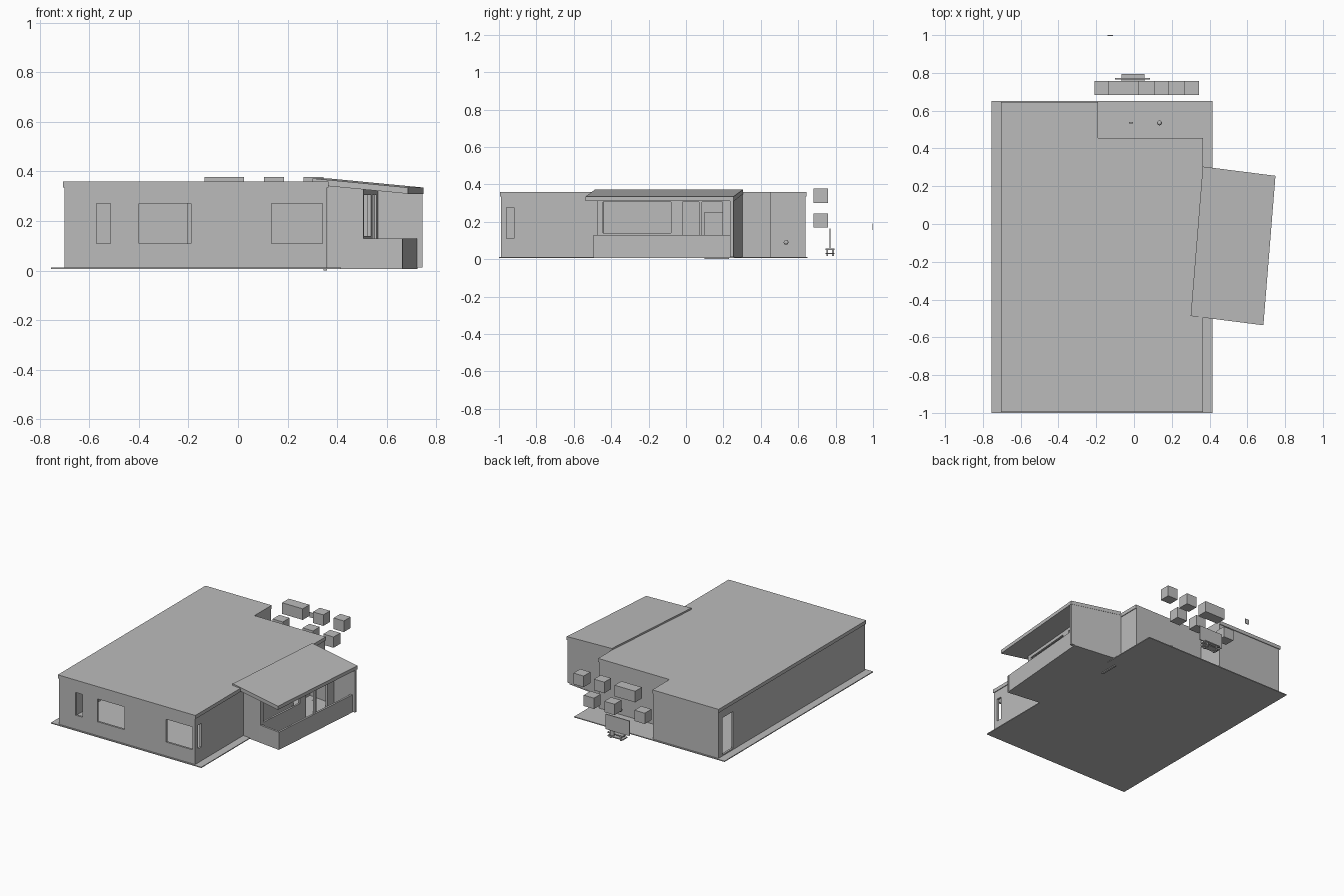
import bpy, bmesh
from mathutils import Vector

cube = bpy.data.objects.get("Cube")
if cube:
    bpy.data.objects.remove(cube, do_unlink=True)

grey = bpy.data.materials.new("plain_grey")
grey.use_nodes = True
COLOUR = (0.5, 0.5, 0.5, 1)
grey.diffuse_color = COLOUR
grey.node_tree.nodes["Principled BSDF"].inputs["Base Color"].default_value = COLOUR

FLOOR, EAVES, ROOF = 0.012, 0.335, 0.36


def finish(name, bm):
    """Turn a bmesh into a grey object."""
    bmesh.ops.recalc_face_normals(bm, faces=bm.faces)
    mesh = bpy.data.meshes.new(name)
    bm.to_mesh(mesh)
    bm.free()
    mesh.materials.append(grey)
    obj = bpy.data.objects.new(name, mesh)
    bpy.context.collection.objects.link(obj)
    return obj


def prism(name, outline, low, high):
    """Upright prism; low and high are a height or one height per corner."""
    n = len(outline)
    low = low if isinstance(low, list) else [low] * n
    high = high if isinstance(high, list) else [high] * n
    bm = bmesh.new()
    bottom = [bm.verts.new((p[0], p[1], z)) for p, z in zip(outline, low)]
    top = [bm.verts.new((p[0], p[1], z)) for p, z in zip(outline, high)]
    bm.faces.new(bottom[::-1])
    bm.faces.new(top)
    for i in range(n):
        j = (i + 1) % n
        bm.faces.new((bottom[i], bottom[j], top[j], top[i]))
    return finish(name, bm)


def box(name, x0, x1, y0, y1, z0, z1):
    return prism(name, [(x0, y0), (x1, y0), (x1, y1), (x0, y1)], z0, z1)


def wall(name, start, end, top, openings=(), thickness=0.014, end_top=None):
    """Wall with its outer face on the line; openings are (from, to, sill, head)."""
    start, end = Vector(start), Vector(end)
    length = (end - start).length
    end_top = top if end_top is None else end_top
    along = sorted({0, length, *(v for o in openings for v in o[:2])})
    levels = sorted({FLOOR, top, *(v for o in openings for v in o[2:])})
    direction = (end - start) / length
    inward = Vector((-direction.y, direction.x)) * thickness
    bm = bmesh.new()

    def vert(d, z):
        if z == top:
            z += (end_top - top) * d / length
        p = start + direction * d
        return bm.verts.new((p.x, p.y, z))

    grid = [[vert(d, z) for z in levels] for d in along]
    for i in range(len(along) - 1):
        for j in range(len(levels) - 1):
            d, z = (along[i] + along[i + 1]) / 2, (levels[j] + levels[j + 1]) / 2
            if not any(o[0] < d < o[1] and o[2] < z < o[3] for o in openings):
                bm.faces.new((grid[i][j], grid[i + 1][j], grid[i + 1][j + 1], grid[i][j + 1]))
    loose = [v for v in bm.verts if not v.link_faces]
    bmesh.ops.delete(bm, geom=loose, context="VERTS")
    # Thicken the sheet inwards
    grown = bmesh.ops.extrude_face_region(bm, geom=bm.faces[:], use_keep_orig=True)["geom"]
    for v in grown:
        if isinstance(v, bmesh.types.BMVert):
            v.co += Vector((inward.x, inward.y, 0))
    bmesh.ops.dissolve_limit(bm, angle_limit=0.01, verts=bm.verts[:], edges=bm.edges[:])
    return finish(name, bm)


# Ground slab
box("ground_slab", -0.755, 0.415, -1, 0.65, 0.006, FLOOR)

# Main house walls, going round anticlockwise
wall("front_wall", (-0.70, -0.99), (0.36, -0.99), EAVES,
     [(0.13, 0.185, 0.11, 0.27), (0.30, 0.51, 0.11, 0.27), (0.835, 1.04, 0.11, 0.27)])
wall("left_wall", (0.36, -0.99), (0.36, 0.455), EAVES,
     [(0.03, 0.07, 0.11, 0.275), (1.09, 1.22, FLOOR, 0.25)])
wall("recess_wall", (0.36, 0.455), (-0.19, 0.455), EAVES)
wall("recess_side_wall", (-0.19, 0.455), (-0.19, 0.64), EAVES)
wall("back_wall", (-0.19, 0.64), (-0.70, 0.64), EAVES)
wall("right_wall", (-0.70, 0.64), (-0.70, -0.99), EAVES, [(0.045, 0.165, 0.02, 0.28)])
box("door_threshold", 0.345, 0.36, 0.10, 0.23, 0, FLOOR)

# Flat roof with a cut-out at the back
prism("main_roof", [(-0.705, -0.995), (0.365, -0.995), (0.365, 0.455), (-0.19, 0.455),
                    (-0.19, 0.645), (-0.705, 0.645)], EAVES, ROOF)

# Skewed side wing: s runs outwards, t runs front to back
origin = Vector((0.30, -0.487))
out, back = Vector((0.385, -0.049)), Vector((0.064, 0.791))


def wing(s, t):
    return origin + out * s + back * t


def under(s):
    return 0.347 - 0.037 * s


def strip(s0, s1, t0, t1):
    return [wing(s0, t0), wing(s1, t0), wing(s1, t1), wing(s0, t1)]


INNER, OUTER, NEAR = 0.525, 0.935, 0.05
prism("wing_floor", strip(0.15, OUTER, NEAR, 1), 0.006, FLOOR)
slope = [under(0), under(1), under(1), under(0)]
prism("wing_roof", strip(0, 1, 0, 1), slope, [z + 0.025 for z in slope])
back_low = [under(0), under(0.99), under(0.99), under(0)]
prism("wing_back_wall", strip(0, 0.99, 0.975, 0.998), FLOOR, back_low)
wall("wing_front_wall", wing(0.15, NEAR), wing(INNER, NEAR), under(0.15), end_top=under(INNER))
wall("wing_window_wall", wing(INNER, NEAR), wing(INNER, 0.975), under(INNER),
     [(0.03, 0.395, 0.14, 0.305), (0.455, 0.545, FLOOR, 0.305), (0.56, 0.67, FLOOR, 0.305)])
wall("porch_front_parapet", wing(INNER, NEAR), wing(OUTER, NEAR), 0.13)
wall("porch_side_parapet", wing(OUTER, NEAR), wing(OUTER, 0.975), 0.13)

# Floating cupboards in two staggered rows
for i, (x0, x1) in enumerate([(-0.135, 0.025), (0.105, 0.185), (0.265, 0.345)]):
    box(f"upper_cupboard_{i + 1}", x0, x1, 0.683, 0.758, 0.30, 0.378)
for i, x0 in enumerate([-0.21, 0.025, 0.185]):
    box(f"lower_cupboard_{i + 1}", x0, x0 + 0.08, 0.683, 0.758, 0.168, 0.244)

# Screen on a small stand
box("screen_panel", -0.10, 0.085, 0.766, 0.773, 0.06, 0.165)
box("stand_top", -0.065, 0.055, 0.745, 0.795, 0.05, 0.057)
box("stand_shelf", -0.065, 0.055, 0.745, 0.795, 0.027, 0.034)
for x in (-0.05, 0.03):
    for y in (0.75, 0.78):
        box("stand_leg", x, x + 0.01, y, y + 0.01, 0.017, 0.05)

# Small loose fittings behind the house
box("switch_plate", -0.14, -0.11, 0.996, 1.0, 0.155, 0.19)
box("door_handle", -0.027, -0.005, 0.533, 0.541, 0.086, 0.094)
knob = bmesh.new()
bmesh.ops.create_uvsphere(knob, u_segments=10, v_segments=6, radius=0.013)
bmesh.ops.translate(knob, vec=(0.135, 0.535, 0.09), verts=knob.verts)
finish("door_knob", knob)
